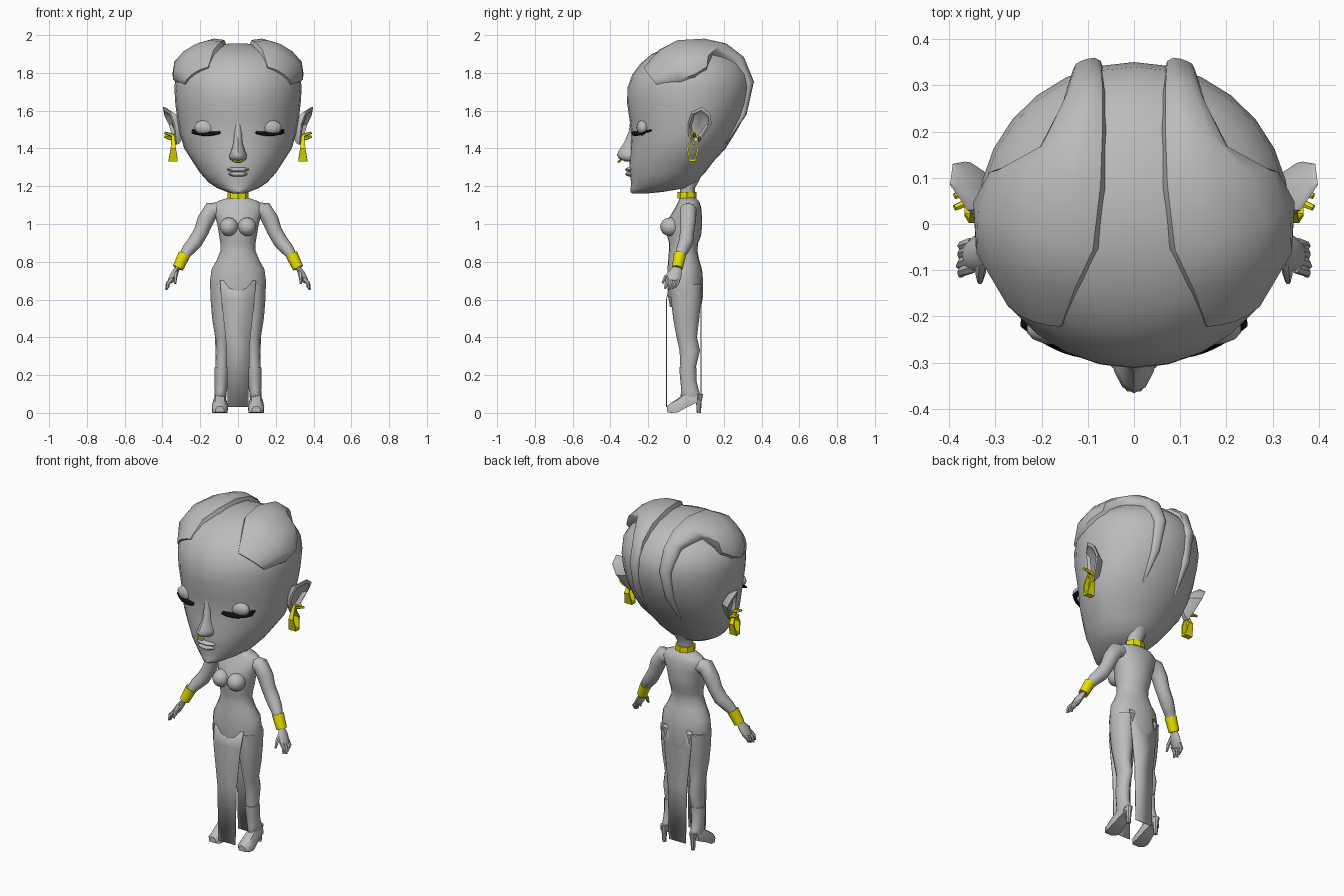
import bpy, bmesh, math
from mathutils import Vector
from mathutils.bvhtree import BVHTree

def material(name, rgb):
    m = bpy.data.materials.new(name)
    m.diffuse_color = (*rgb, 1)
    return m

GREY = material("clay_grey", (0.5, 0.5, 0.5))
GOLD = material("yellow_gold", (0.8, 0.75, 0.0))
BLACK = material("lash_black", (0.005, 0.005, 0.005))

def finish(name, bm, mat, mirror=False, angle=50, solid=0):
    bmesh.ops.recalc_face_normals(bm, faces=bm.faces)
    me = bpy.data.meshes.new(name)
    bm.to_mesh(me)
    bm.free()
    me.materials.append(mat)
    ob = bpy.data.objects.new(name, me)
    bpy.context.collection.objects.link(ob)
    bpy.ops.object.select_all(action='DESELECT')
    ob.select_set(True)
    bpy.context.view_layer.objects.active = ob
    bpy.ops.object.shade_smooth_by_angle(angle=math.radians(angle))
    if solid:
        ob.modifiers.new("Thickness", 'SOLIDIFY').thickness = solid
    if mirror:
        ob.modifiers.new("Mirror", 'MIRROR').use_mirror_merge = False
    return ob

def skin(rings, closed=False):
    """Bridge rings of equal length, capping the ends unless closed."""
    bm = bmesh.new()
    rows = [[bm.verts.new(p) for p in r] for r in rings]
    n = len(rows[0])
    for a, b in zip(rows, rows[1:] + (rows[:1] if closed else [])):
        for i in range(n):
            j = (i + 1) % n
            bm.faces.new((a[i], a[j], b[j], b[i]))
    if not closed:
        bm.faces.new(rows[0])
        bm.faces.new(rows[-1])
    return bm

def oval(z, front, back, hw, cx=0, n=16, yc=None):
    """Horizontal egg-shaped ring between a front and a back y."""
    yc = (front + back) / 2 if yc is None else yc
    pts = []
    for i in range(n):
        a = math.tau * i / n
        c = math.cos(a)
        y = yc - (yc - front) * c if c > 0 else yc - (back - yc) * c
        pts.append(Vector((cx + hw * math.sin(a), y, z)))
    return pts

def tube(name, path, mat, n=8, mirror=True, flat=1):
    """Tube through (x, y, z, radius) points; flat squashes it sideways."""
    pts = [Vector(p[:3]) for p in path]
    rings = []
    for i, p in enumerate(pts):
        t = (pts[min(i + 1, len(pts) - 1)] - pts[max(i - 1, 0)]).normalized()
        v = (Vector((0, 1, 0)) - t * t.y)
        if v.length < 0.3:
            v = Vector((0, 0, 1)) - t * t.z
        v.normalize()
        u = t.cross(v)
        r = path[i][3]
        rings.append([p + r * (flat * math.cos(math.tau * k / n) * u + math.sin(math.tau * k / n) * v)
                      for k in range(n)])
    return finish(name, skin(rings), mat, mirror)

def blob(name, centre, radii, mat, mirror=True):
    bm = bmesh.new()
    bmesh.ops.create_uvsphere(bm, u_segments=14, v_segments=8, radius=1)
    for v in bm.verts:
        v.co = Vector(c + r * q for c, r, q in zip(centre, radii, v.co))
    return finish(name, bm, mat, mirror)

# Head: z, front, back, half width, y of widest point
HEAD = [(1.162, -.285, -.2, .03, -.24), (1.17, -.295, -.12, .06, -.2), (1.19, -.293, 0, .11, -.13),
        (1.22, -.29, .05, .155, -.1), (1.27, -.30, .10, .20, -.07), (1.33, -.30, .145, .24, -.04),
        (1.40, -.295, .21, .285, -.01), (1.48, -.29, .26, .308, .01), (1.56, -.30, .305, .322, .02),
        (1.64, -.312, .335, .332, .02), (1.72, -.31, .35, .337, .02), (1.79, -.285, .34, .33, .02),
        (1.85, -.24, .305, .29, .02), (1.90, -.18, .25, .23, .02), (1.935, -.1, .18, .15, .03),
        (1.955, -.02, .08, .05, .03)]
head = skin([oval(z, f, b, w, n=28, yc=yc) for z, f, b, w, yc in HEAD])
bmesh.ops.recalc_face_normals(head, faces=head.faces)
skull = BVHTree.FromBMesh(head)
finish("head", head, GREY)

# Swept hair rolls: inner edge, outer edge, thickness, from brow to nape
ROLL = [((.145, -.21, 1.82), (.30, -.165, 1.745), .012), ((.11, -.13, 1.9), (.345, -.03, 1.755), .035),
        ((.075, -.055, 1.95), (.345, .05, 1.78), .045), ((.06, .08, 1.955), (.31, .11, 1.82), .045),
        ((.057, .2, 1.91), (.21, .14, 1.9), .045), ((.06, .28, 1.85), (.15, .25, 1.86), .036),
        ((.065, .33, 1.74), (.13, .32, 1.74), .026), ((.08, .3, 1.58), (.125, .29, 1.58), .022),
        ((.10, .2, 1.43), (.11, .2, 1.43), .004)]
core = Vector((0, .02, 1.6))
rings = []
for a, b, t in ROLL:
    a, b = Vector(a) - core, Vector(b) - core
    ring = []
    for u, h in ((0, -.015), (.03, .6 * t), (.2, t), (.4, 1.1 * t), (.6, 1.1 * t), (.8, t), (.97, .5 * t), (1, -.015)):
        d = a.normalized().slerp(b.normalized(), u)
        ring.append(skull.ray_cast(core, d)[0] + d * h)
    rings.append(ring)
finish("hair_roll", skin(rings), GREY, True)

# Face
finish("nose", skin([oval(z, f, -.2, w, n=12, yc=-.27) for z, f, w in
       ((1.55, -.295, .02), (1.49, -.303, .022), (1.43, -.328, .026), (1.385, -.358, .04),
        (1.365, -.366, .05), (1.345, -.355, .048), (1.33, -.32, .03))]), GREY)
blob("upper_lip", (0, -.292, 1.288), (.06, .03, .013), GREY, False)
blob("lower_lip", (0, -.290, 1.264), (.052, .032, .014), GREY, False)
blob("eyelid", (.165, -.228, 1.51), (.068, .034, .043), GREY)

# Lashes: a curved strip fanning out below each lid
bm = bmesh.new()
rows = []
for k in range(9):
    s = k / 4 - 1
    x, bow = .17 + .072 * s, 1 - s * s
    y = -.238 - .016 * bow + .035 * s
    rows.append([bm.verts.new((x, y + .02, 1.5 - .004 * bow)),
                 bm.verts.new((x + .004 * s, y - .018, 1.486 - .014 * bow))])
for a, b in zip(rows, rows[1:]):
    bm.faces.new((a[0], a[1], b[1], b[0]))
finish("eyelashes", bm, BLACK, True, solid=.008)

# Nose ring
tube("nose_ring", [(-.02, -.345, 1.338, .006), (-.012, -.357, 1.33, .007), (.012, -.357, 1.33, .007),
                   (.02, -.345, 1.338, .006)], GOLD, 6, False)

# Ears: rim outline as x, y, z
RIM = [(.325, .035, 1.42), (.33, .012, 1.47), (.335, .01, 1.53), (.36, .03, 1.595), (.398, .085, 1.62),
       (.392, .13, 1.585), (.365, .135, 1.53), (.345, .09, 1.46), (.33, .06, 1.42)]
mid = Vector((.345, .06, 1.52))
def rim(scale, dx):
    return [mid + (Vector(p) - mid) * scale + Vector((dx, 0, 0)) for p in RIM]
finish("ear", skin([rim(.55, -.05), rim(.97, -.012), rim(1, 0), rim(.82, .006), rim(.6, -.012)]), GREY, True, 40)

# Earrings: drop-shaped band, with small studs above
DROP = [(.033, 1.47, .008), (.002, 1.40, .014), (.018, 1.33, .024), (.05, 1.33, .024), (.068, 1.40, .014)]
rings = []
for y, z, w in DROP:
    yi, zi = .034 + (y - .034) * .7, 1.395 + (z - 1.395) * .8
    rings.append([(.343 - w, y, z), (.343 + w, y, z), (.343 + w, yi, zi), (.343 - w, yi, zi)])
finish("earring", skin(rings, True), GOLD, True, 30)
for i, (y, z) in enumerate(((.045, 1.475), (.07, 1.455))):
    tube(f"ear_stud_{i + 1}", [(.335, y, z - .01, .009), (.365, y, z, .009), (.388, y - .01, z + .008, .007)], GOLD, 6)

# Neck and choker
finish("neck", skin([oval(z, f, b, w) for z, f, b, w in
       ((1.08, -.045, .07, .075), (1.13, -.035, .05, .05), (1.19, -.032, .047, .044),
        (1.23, -.04, .07, .055), (1.28, -.05, .09, .07))]), GREY)
finish("choker", skin([oval(z, -.045, .056, .056, n=8) for z in (1.136, 1.17)]), GOLD, angle=30)

# Dress bodice and hips
BODY = [(1.14, -.03, .05, .05), (1.12, -.04, .07, .11), (1.09, -.055, .08, .138), (1.04, -.085, .085, .12),
        (.99, -.10, .085, .108), (.94, -.10, .08, .10), (.90, -.09, .065, .093), (.86, -.09, .06, .092),
        (.81, -.095, .07, .112), (.76, -.098, .085, .14), (.70, -.1, .09, .148), (.62, -.095, .09, .146),
        (.56, -.085, .08, .135)]
finish("dress_body", skin([oval(*r, n=20) for r in BODY]), GREY)
blob("bust", (.048, -.082, .985), (.05, .055, .05), GREY)

# Hanging skirt panels, front and back
for name, y, top in (("front_panel", -.105, -.085), ("back_panel", .082, .08)):
    bm = bmesh.new()
    rows = [[bm.verts.new((s * w, yy, z)) for s in (-1, 1)] for w, yy, z in
            ((.095, top, .7), (.088, y, .6), (.062, y, .36), (.055, y, .03))]
    for a, b in zip(rows, rows[1:]):
        bm.faces.new((a[0], a[1], b[1], b[0]))
    finish(name, bm, GREY, solid=.004)

# Legs and heeled boots: z, front, back, half width, centre x
LEG = [(.68, -.085, .085, .068, .078), (.6, -.08, .08, .066, .079), (.5, -.068, .07, .054, .083),
       (.4, -.05, .058, .039, .082), (.33, -.034, .074, .037, .083), (.24, -.03, .052, .034, .086),
       (.2, -.03, .05, .033, .087)]
finish("leg", skin([oval(*r, n=12) for r in LEG]), GREY, True)
BOOT = [(.24, -.036, .055, .039, .086), (.17, -.03, .055, .035, .089), (.12, -.025, .068, .032, .091),
        (.085, -.03, .08, .032, .093), (.07, -.02, .075, .026, .093)]
finish("boot_shaft", skin([oval(*r, n=12) for r in BOOT]), GREY, True, 40)
FOOT = [(.06, .055, .1, .028), (.005, .03, .11, .034), (-.045, .002, .072, .041), (-.08, 0, .05, .038),
        (-.1, .004, .034, .022)]
finish("boot_foot", skin([[(.096 + w * sx, y, lo + (hi - lo) * h) for sx, h in
       ((-1, 0), (1, 0), (1.05, .45), (.6, .95), (0, 1.05), (-.6, .95), (-1.05, .45))]
       for y, lo, hi, w in FOOT]), GREY, True, 40)
finish("boot_heel", skin([oval(z, .068 - r, .068 + r, r, .094, 8) for z, r in
       ((.1, .022), (.06, .015), (0, .011))]), GREY, True, 40)

# Arms, bracelets and hands
tube("arm", [(.09, .015, 1.075, .04), (.14, .012, 1.072, .046), (.172, .01, 1.02, .044), (.195, .006, .96, .039),
             (.227, 0, .905, .039), (.262, -.018, .865, .034), (.29, -.035, .825, .025),
             (.318, -.045, .765, .022)], GREY, 10)
tube("bracelet", [(.283, -.032, .84, .033), (.318, -.045, .767, .029)], GOLD, 8)
tube("palm", [(.315, -.044, .775, .022), (.335, -.057, .74, .036), (.352, -.068, .705, .036),
              (.36, -.07, .695, .028)], GREY, 8, flat=.5)
for i, y in enumerate((-.095, -.075, -.055, -.04)):
    tube(f"finger_{i + 1}", [(.35, y, .71, .012), (.372, y - .008, .685, .011),
                             (.38 - .005 * abs(i - 1), y - .016, .652 + .006 * abs(i - 1), .006)], GREY, 6)
tube("thumb", [(.328, -.075, .745, .013), (.332, -.108, .72, .011), (.333, -.125, .685, .006)], GREY, 6)
